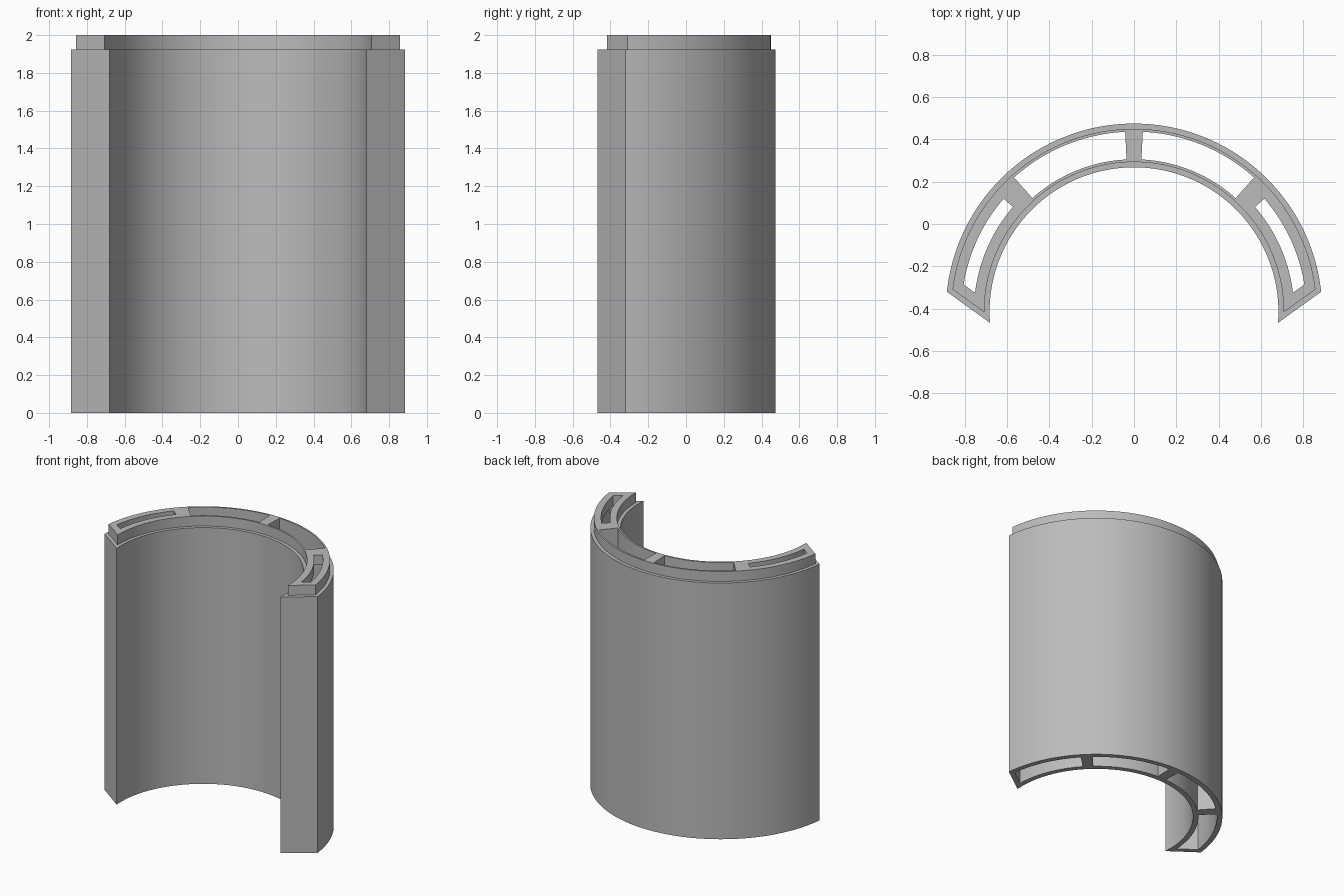
import bpy, bmesh
from math import sin, cos, acos, radians, pi

if "Cube" in bpy.data.objects:
    bpy.data.objects.remove(bpy.data.objects["Cube"], do_unlink=True)

OUTER, INNER = 0.89, 0.683      # shell radii
CENTRE_Y = -0.415               # arc centre
HEIGHT, SHOULDER = 2.0, 1.925
RIB = radians(2.8)              # half the angle of a rib
SIDE_RIB = radians(45.4)
CUT_ANGLE, CUT_DIST = radians(125.8), -0.441   # slanted end plane

grey = bpy.data.materials.new("plain grey")
grey.use_nodes = True
grey.diffuse_color = (0.5, 0.5, 0.5, 1)
grey.node_tree.nodes["Principled BSDF"].inputs["Base Color"].default_value = (0.5, 0.5, 0.5, 1)


def slanted(inset):
    """End angle for any radius, on the end plane moved inwards."""
    return lambda r: CUT_ANGLE - acos((CUT_DIST + inset) / r)


def fixed(angle):
    return lambda r: angle


def mirrored(end):
    return lambda r: pi - end(r)


def sector(name, inset, start, end, z0, z1, steps=64):
    """Upright prism over a band between two arcs, inset from the shell."""
    points = []
    for r, a, b in ((OUTER - inset, start, end), (INNER + inset, end, start)):
        for i in range(steps + 1):
            t = a(r) + (b(r) - a(r)) * i / steps
            points.append((r * cos(t), CENTRE_Y + r * sin(t)))
    bm = bmesh.new()
    base = bm.faces.new([bm.verts.new((x, y, z0)) for x, y in points])
    top = bmesh.ops.extrude_face_region(bm, geom=[base])["geom"]
    bmesh.ops.translate(bm, vec=(0, 0, z1 - z0),
                        verts=[v for v in top if isinstance(v, bmesh.types.BMVert)])
    bmesh.ops.recalc_face_normals(bm, faces=bm.faces)
    mesh = bpy.data.meshes.new(name)
    bm.to_mesh(mesh)
    bm.free()
    mesh.materials.append(grey)
    obj = bpy.data.objects.new(name, mesh)
    bpy.context.collection.objects.link(obj)
    return obj


def combine(target, tool, operation):
    bpy.context.view_layer.objects.active = target
    mod = target.modifiers.new(tool.name, "BOOLEAN")
    mod.operation, mod.solver, mod.object = operation, "EXACT", tool
    bpy.ops.object.modifier_apply(modifier=mod.name)
    bpy.data.objects.remove(tool, do_unlink=True)


# Curved shell with a narrower lip on top
shell = sector("curved_shell", 0, slanted(0), mirrored(slanted(0)), 0, SHOULDER, 96)
lip = sector("top_lip", 0.025, slanted(0.025), mirrored(slanted(0.025)), 1.8, HEIGHT, 96)
combine(shell, lip, "UNION")

# Hollow chambers: start, end, inset, bottom and top of each
chambers = {
    "middle_chamber": (fixed(SIDE_RIB + RIB), fixed(pi / 2 - RIB), 0.038, -0.1, 2.1),
    "side_chamber": (slanted(0.038), fixed(SIDE_RIB - RIB), 0.038, -0.1, SHOULDER),
    "side_slot": (slanted(0.074), fixed(SIDE_RIB - 1.6 * RIB), 0.074, 1.85, 2.1),
}
for name, (start, end, inset, z0, z1) in chambers.items():
    for side in ("left", "right"):
        a, b = (start, end) if side == "left" else (mirrored(start), mirrored(end))
        combine(shell, sector(f"{side}_{name}", inset, a, b, z0, z1, 32), "DIFFERENCE")

# Smooth curved walls, crisp corners
bpy.ops.object.select_all(action="DESELECT")
shell.select_set(True)
bpy.context.view_layer.objects.active = shell
bpy.ops.object.shade_smooth_by_angle(angle=radians(25))
